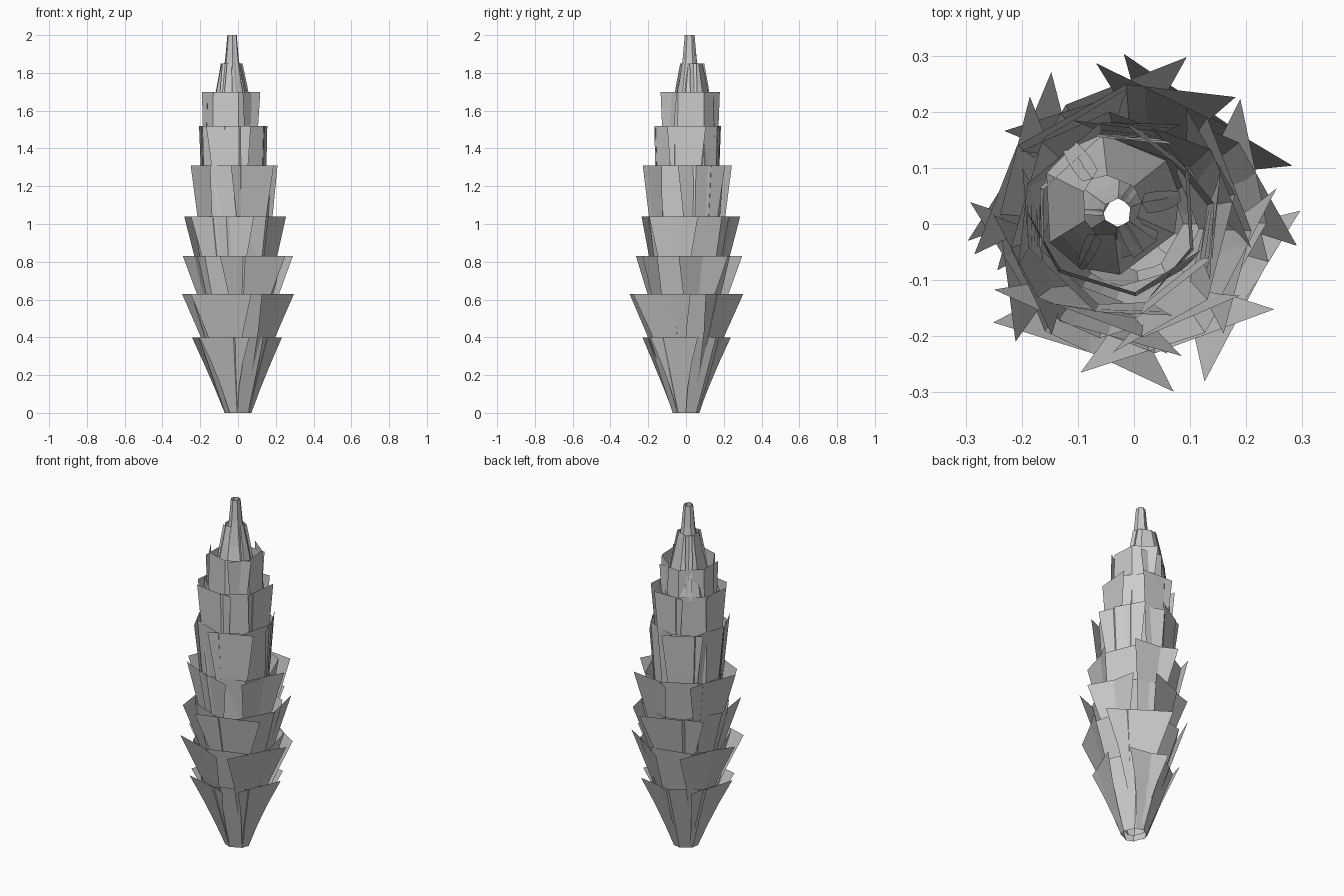
import bpy, bmesh, random
from math import sin, cos, radians

if "Cube" in bpy.data.objects:
    bpy.data.objects.remove(bpy.data.objects["Cube"])

random.seed(4)

# Tiers: bottom z, top z, bottom radius, top body radius, corner flare, centre x, centre y, turn
TIERS = [
    (0.00, 0.40, 0.070, 0.205, 1.20, -0.010, 0.000, 30),
    (0.03, 0.63, 0.060, 0.245, 1.24,  0.000, 0.000, 20),
    (0.22, 0.83, 0.090, 0.240, 1.25,  0.005, 0.003, 65),
    (0.40, 1.04, 0.125, 0.230, 1.21, -0.012, 0.018, 22),
    (0.62, 1.31, 0.155, 0.207, 1.15, -0.014, 0.003, 75),
    (0.92, 1.52, 0.160, 0.175, 1.14, -0.025, 0.008, 40),
    (1.20, 1.69, 0.150, 0.143, 1.13, -0.028, 0.018, 10),
    (1.50, 1.85, 0.125, 0.052, 1.25, -0.042, 0.034, 60),
    (1.62, 2.00, 0.085, 0.025, 1.05, -0.030, 0.020, 0),
]
ROWS = 4


def husk(name, z0, z1, r0, r1, flare, cx, cy, turn):
    """One folded husk: a flat middle panel and two side panels whose corners flare out."""
    bm = bmesh.new()
    tip_l, tip_r = (random.uniform(72, 84) for _ in range(2))
    flare_l, flare_r = (1 + (flare - 1) * random.uniform(0.9, 1.1) for _ in range(2))
    grid = []
    for i in range(ROWS):
        t = i / (ROWS - 1)
        r = r0 + (r1 - r0) * t
        if z1 > 1.95:
            r -= 0.02 * t * (1 - t) * 2  # slightly hollow taper on the tip
        shift = t + (1 - t) * min(1, z0)
        section = [
            (-(64 + (tip_l - 64) * t), r * (1 + (flare_l - 1) * t)),
            (-29, r), (29, r),
            (64 + (tip_r - 64) * t, r * (1 + (flare_r - 1) * t)),
        ]
        grid.append([bm.verts.new((cx * shift + rad * cos(radians(a + turn)),
                                   cy * shift + rad * sin(radians(a + turn)),
                                   z0 + (z1 - z0) * t)) for a, rad in section])
    for a, b in zip(grid, grid[1:]):
        for k in range(3):
            bm.faces.new((a[k], a[k + 1], b[k + 1], b[k]))
    me = bpy.data.meshes.new(name)
    bm.to_mesh(me)
    bm.free()
    bpy.context.collection.objects.link(bpy.data.objects.new(name, me))


# Overlapping husks wrap every tier: four on the wide ones, three near the tip
for n, (z0, z1, r0, r1, flare, cx, cy, turn) in enumerate(TIERS, 1):
    count = 4 if n <= 6 else 3
    for k in range(count):
        s = random.uniform(0.96, 1.02)
        top = z1
        if n == 7:
            top = z1 - 0.02 if k == 1 else z1 + 0.01
        husk(f"husk_tier{n}_{k + 1}", z0, top, r0 * s, r1 * s, flare,
             cx, cy, turn + 360 / count * k + random.uniform(-8, 8))
